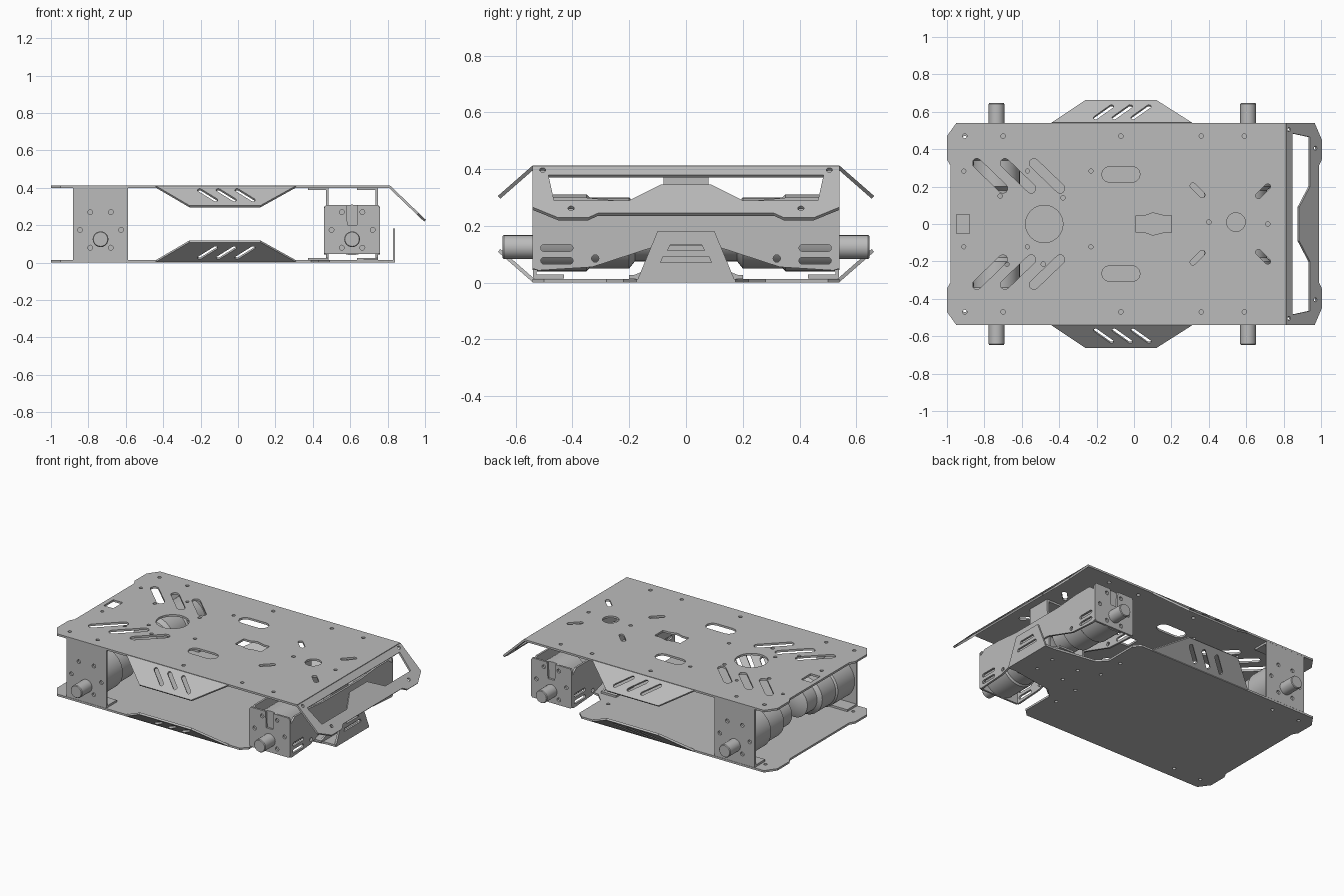
import bpy, bmesh, math
from mathutils import Vector

cube = bpy.data.objects.get("Cube")
if cube:
    bpy.data.objects.remove(cube)

metal = bpy.data.materials.new("grey metal")
metal.use_nodes = True
GREY = (0.5, 0.5, 0.5, 1)
metal.diffuse_color = GREY
metal.node_tree.nodes["Principled BSDF"].inputs["Base Color"].default_value = GREY
T = 0.013
X, Y, Z = Vector((1, 0, 0)), Vector((0, 1, 0)), Vector((0, 0, 1))


def add(name, mesh):
    ob = bpy.data.objects.new(name, mesh)
    bpy.context.scene.collection.objects.link(ob)
    mesh.materials.clear()
    mesh.materials.append(metal)
    return ob


def circle(x, y, r, n=12):
    return [(x + r * math.cos(i * math.tau / n), y + r * math.sin(i * math.tau / n)) for i in range(n)]


def slot(a, b, w):
    """Round-ended slot between two centre points."""
    t = math.atan2(b[1] - a[1], b[0] - a[0])
    pts = []
    for c, start in ((b, t - math.pi / 2), (a, t + math.pi / 2)):
        for i in range(7):
            q = start + i * math.pi / 6
            pts.append((c[0] + w / 2 * math.cos(q), c[1] + w / 2 * math.sin(q)))
    return pts


def rect(x, y, w, h):
    return [(x - w, y - h), (x + w, y - h), (x + w, y + h), (x - w, y + h)]


def mirror_u(half):
    """Close an outline that is symmetric about its first coordinate."""
    return half + [(-a, b) for a, b in reversed(half)]


def mirror_v(half):
    return half + [(a, -b) for a, b in reversed(half)]


def sheet(name, outline, holes=(), origin=(0, 0, 0), u=X, v=Y, t=T):
    """Pierced flat sheet, placed on the plane spanned by u and v."""
    cu = bpy.data.curves.new(name, "CURVE")
    cu.dimensions, cu.fill_mode, cu.extrude = "2D", "BOTH", t / 2
    for loop in [outline, *holes]:
        sp = cu.splines.new("POLY")
        sp.points.add(len(loop) - 1)
        for p, (a, b) in zip(sp.points, loop):
            p.co = (a, b, 0, 1)
        sp.use_cyclic_u = True
    tmp = bpy.data.objects.new(name, cu)
    bpy.context.scene.collection.objects.link(tmp)
    bpy.context.view_layer.update()
    mesh = bpy.data.meshes.new_from_object(tmp.evaluated_get(bpy.context.evaluated_depsgraph_get()))
    bpy.data.objects.remove(tmp)
    n = u.cross(v)
    for p in mesh.vertices:
        p.co = Vector(origin) + u * p.co.x + v * p.co.y + n * p.co.z
    for f in mesh.polygons:
        f.use_smooth = False
    return add(name, mesh)


def box(name, lo, hi):
    w, h = (hi[0] - lo[0]) / 2, (hi[1] - lo[1]) / 2
    return sheet(name, rect(0, 0, w, h), (), [(a + b) / 2 for a, b in zip(lo, hi)], t=hi[2] - lo[2])


def lathe(name, profile, x, z, side, n=32):
    """Body of revolution along y from (radius, distance) points."""
    bm = bmesh.new()
    rings = [[bm.verts.new((x + a, side * d, z + b)) for a, b in circle(0, 0, r, n)] for r, d in profile]
    for p, q in zip(rings, rings[1:]):
        for i in range(n):
            bm.faces.new((p[i], p[(i + 1) % n], q[(i + 1) % n], q[i]))
    bm.faces.new(rings[0])
    bm.faces.new(rings[-1])
    bmesh.ops.recalc_face_normals(bm, faces=bm.faces)
    mesh = bpy.data.meshes.new(name)
    bm.to_mesh(mesh)
    bm.free()
    ob = add(name, mesh)
    bpy.ops.object.select_all(action="DESELECT")
    ob.select_set(True)
    bpy.context.view_layer.objects.active = ob
    bpy.ops.object.shade_smooth_by_angle(angle=math.radians(35))
    return ob


# Top deck with its slots and drill holes
REAR = [(-0.98, 0.31), (-1, 0.345), (-1, 0.47), (-0.95, 0.54)]
holes = [circle(-0.48, 0, 0.1, 32), circle(0.545, 0.01, 0.05, 24), rect(-0.915, 0, 0.035, 0.05),
         [(0.01, -0.045), (0.06, -0.045), (0.1, -0.06), (0.16, -0.045), (0.2, -0.045), (0.2, 0.045),
          (0.16, 0.045), (0.1, 0.06), (0.06, 0.045), (0.01, 0.045)]]
for s in (1, -1):
    for x in (-0.84, -0.69, -0.535):
        holes.append(slot((x, 0.325 * s), (x + 0.14, 0.19 * s), 0.05))
    holes.append(slot((-0.13, 0.265 * s), (-0.01, 0.265 * s), 0.085))
    holes.append(slot((0.315, 0.205 * s), (0.365, 0.155 * s), 0.03))
    holes.append(slot((0.665, 0.15 * s), (0.715, 0.2 * s), 0.03))
    for x in (-0.905, -0.7, -0.07, 0.36, 0.59):
        holes.append(circle(x, 0.47 * s, 0.012))
for x in (-0.91, -0.57, -0.23):
    holes += [circle(x, y, 0.011) for y in (0.283, -0.122)]
for x, y in ((-0.715, 0.15), (-0.38, 0.14), (-0.68, -0.215), (-0.485, -0.215), (0.4, 0.01), (0.715, 0)):
    holes.append(circle(x, y, 0.012))
sheet("top_deck", mirror_v(REAR + [(0.812, 0.54)]), holes, (0, 0, 0.406))

# Sloped front frame below the bend
down = Vector((0.19, 0, -0.182)).normalized()
flap = mirror_u([(0.54, 0), (0.54, 0.21), (0.45, 0.263), (0.345, 0.263), (0.31, 0.24)])
window = mirror_u([(0.485, 0.045), (0.465, 0.175), (0.2, 0.175), (0.09, 0.095)])
pins = [circle(a * s, b, 0.011) for s in (1, -1) for a, b in ((0.505, 0.02), (0.405, 0.215))]
sheet("front_frame", flap, [window] + pins, (0.81, 0, 0.406), Y, down)

# Bottom deck with tongue and upright bumper tab
base_holes = [circle(x, y * s, 0.011) for s in (1, -1)
              for x, y in ((-0.905, 0.46), (-0.7, 0.46), (0.36, 0.3), (0.36, 0.12), (0.5, 0.07), (0.7, 0.07))]
base = REAR + [(0.39, 0.54), (0.43, 0.5), (0.43, 0.28), (0.49, 0.22), (0.78, 0.175), (0.838, 0.175)]
sheet("bottom_deck", mirror_v(base), base_holes, (0, 0, T / 2))
vents = [[(-w0, z), (w0, z), (w1, z + 0.02), (-w1, z + 0.02)]
         for z, w0, w1 in ((0.07, 0.09, 0.082), (0.113, 0.065, 0.056))]
sheet("bumper_tab", mirror_u([(0.175, 0), (0.1, 0.182)]), vents, (0.834, 0, 0), Y, Z)

# Angled side wings on both decks
wing = [(-0.44, 0), (0.31, 0), (0.12, 0.16), (-0.26, 0.16)]
wing_slots = [slot((x, 0.035), (x + 0.085, 0.115), 0.024) for x in (-0.205, -0.105, -0.005)]
for s, side in ((1, "left"), (-1, "right")):
    for z, dz, deck in ((0.406, -0.105, "upper"), (0.008, 0.105, "lower")):
        slope = Vector((0, 0.12 * s, dz)).normalized()
        sheet(f"{deck}_{side}_wing", wing, wing_slots, (0, 0.538 * s, z), X, slope)

# Motors, shafts and their end plates
MOTOR = [(0.135, 0.525), (0.135, 0.35), (0.125, 0.34), (0.125, 0.2), (0.1, 0.18), (0.1, 0.08), (0.05, 0.06)]
RX, FX, MZ = -0.735, 0.61, 0.175
for s, side in ((1, "left"), (-1, "right")):
    for x, end in ((RX, "rear"), (FX, "front")):
        lathe(f"{end}_{side}_motor", MOTOR, x, MZ, s)
        lathe(f"{end}_{side}_shaft", [(0.042, 0.52), (0.042, 0.642), (0.038, 0.647)], x, 0.125, s, 24)
    screws = [circle(a, b, 0.013) for a, b in circle(0, MZ, 0.11, 6)]
    screws = [[(b - MZ, a + MZ) for a, b in c] for c in screws]
    screws = [circle(sx * dx, z, 0.013) for sx in (1, -1) for dx, z in ((0.055, 0.27), (0.11, 0.175), (0.055, 0.08))]
    sheet(f"rear_{side}_bracket", rect(0, 0.207, 0.147, 0.193), screws, (RX, 0.533 * s, 0), X, Z)
    for z, level in ((0.015, "lower"), (0.386, "upper")):
        y0, y1 = sorted((0.43 * s, 0.535 * s))
        box(f"rear_{side}_{level}_foot", (RX - 0.147, y0, z), (RX + 0.147, y1, z + T))
    # Front end plate, notched at the top
    plate = mirror_u([(0.14, 0.045), (0.15, 0.06), (0.15, 0.29), (0.14, 0.307), (0.03, 0.307), (0.025, 0.2)])
    sheet(f"front_{side}_bracket", plate, screws_f := [c for c in screws], (FX, 0.534 * s, 0), X, Z)

# Front axle side panels
panel = mirror_u([(0.54, 0.05), (0.52, 0.043), (0.33, 0.055), (0.1, 0.13)][::-1]
                 + [(0.54, 0.26), (0.49, 0.3), (0.36, 0.3), (0.2, 0.285)])
cuts = []
for s in (1, -1):
    cuts += [slot((0.41 * s, z), (0.5 * s, z), 0.024) for z in (0.077, 0.122)]
    cuts.append(circle(0.32 * s, 0.085, 0.013))
for x, end in ((0.466, "inner"), (0.754, "outer")):
    sheet(f"{end}_axle_panel", panel, cuts, (x, 0, 0), Y, Z)

# Pivot brackets joining the axle to both decks
for x, end in ((0.478, "inner"), (0.742, "outer")):
    web = mirror_u([(0.2, 0.02), (0.1, 0.06), (0.08, 0.33), (0.08, 0.4)])
    sheet(f"{end}_pivot_web", web, [circle(0, 0.175, 0.03, 20)], (x, 0, 0), Y, Z)
    box(f"{end}_pivot_lower_foot", (x - 0.105, -0.2, T), (x + 0.006, 0.2, 2 * T))
    box(f"{end}_pivot_upper_foot", (x - 0.105, -0.08, 0.387), (x + 0.006, 0.08, 0.4))
